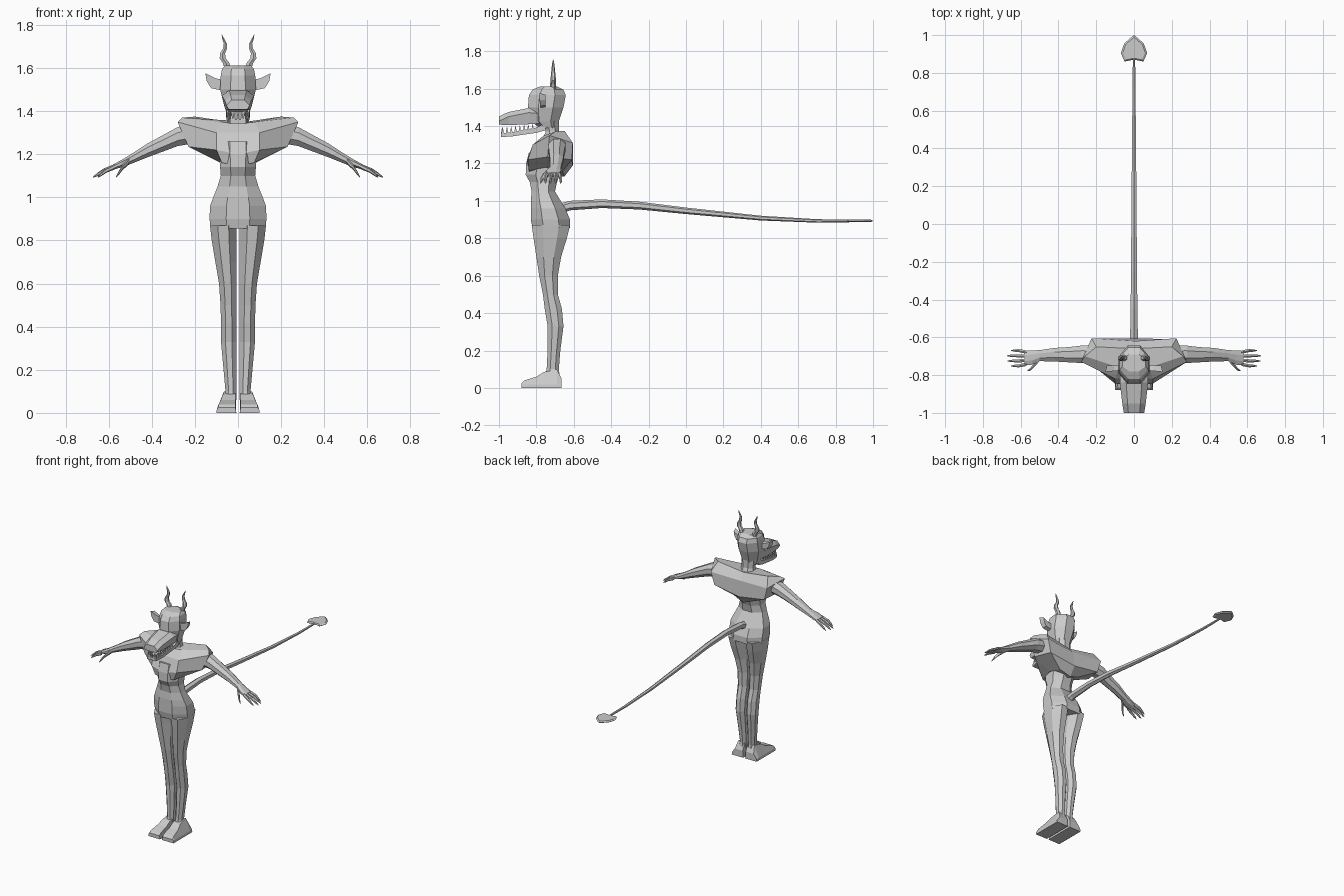
import bpy, bmesh, math

mat = bpy.data.materials.new("plain grey")
mat.diffuse_color = (0.6, 0.6, 0.6, 1)


def loft(name, rings, mirror=False):
    """Skin a list of equal-length point rings and cap both ends."""
    bm = bmesh.new()
    vs = [[bm.verts.new(p) for p in r] for r in rings]
    n = len(rings[0])
    for a, b in zip(vs, vs[1:]):
        for i in range(n):
            j = (i + 1) % n
            bm.faces.new((a[i], a[j], b[j], b[i]))
    bm.faces.new(vs[0])
    bm.faces.new(vs[-1])
    bmesh.ops.recalc_face_normals(bm, faces=bm.faces)
    me = bpy.data.meshes.new(name)
    bm.to_mesh(me)
    bm.free()
    me.materials.append(mat)
    ob = bpy.data.objects.new(name, me)
    bpy.context.collection.objects.link(ob)
    if mirror:
        m = ob.modifiers.new("mirror", 'MIRROR')
        m.use_axis[0] = True
        m.use_mirror_merge = False
    return ob


def tube(name, stations, axis, n=8, mirror=False):
    """Stations are (x, y, z, half size a, half size b) across the given axis."""
    k = 1 / math.cos(math.pi / n)
    rings = []
    for x, y, z, a, b in stations:
        ring = []
        for i in range(n):
            t = 2 * math.pi * (i + 0.5) / n
            u, v = a * k * math.cos(t), b * k * math.sin(t)
            ring.append({'x': (x, y + u, z + v), 'y': (x + u, y, z + v),
                         'z': (x + u, y + v, z)}[axis])
        rings.append(ring)
    return loft(name, rings, mirror)


def column(name, rows, n=8, inner=None, mirror=False):
    """Rows are (z, outer x, front y, back y); inner x makes it off-centre."""
    st = []
    for z, o, f, b in rows:
        i = -o if inner is None else inner
        st.append(((o + i) / 2, (f + b) / 2, z, (o - i) / 2, (b - f) / 2))
    return tube(name, st, 'z', n, mirror)


# hips and waist
column("torso", [
    (0.855, 0.128, -0.82, -0.62), (0.90, 0.132, -0.83, -0.62),
    (0.96, 0.130, -0.83, -0.645), (1.00, 0.115, -0.83, -0.67),
    (1.05, 0.095, -0.825, -0.70), (1.10, 0.080, -0.835, -0.69),
    (1.14, 0.083, -0.857, -0.675), (1.20, 0.088, -0.855, -0.64),
    (1.26, 0.088, -0.84, -0.63)])

# broad flared shoulders
half_rings = [
    [(0, -.84, 1.15), (.075, -.84, 1.16), (.09, -.75, 1.18), (.08, -.66, 1.16), (0, -.65, 1.13)],
    [(0, -.855, 1.20), (.10, -.845, 1.22), (.23, -.74, 1.235), (.20, -.61, 1.22), (0, -.605, 1.19)],
    [(0, -.81, 1.30), (.10, -.82, 1.30), (.28, -.73, 1.35), (.225, -.605, 1.31), (0, -.62, 1.30)],
    [(0, -.77, 1.34), (.08, -.76, 1.35), (.26, -.70, 1.37), (.20, -.65, 1.375), (0, -.66, 1.345)]]
loft("shoulders", [h + [(-x, y, z) for x, y, z in h[-2:0:-1]] for h in half_rings])

# legs
column("leg", [
    (0.06, 0.065, -0.755, -0.675), (0.10, 0.058, -0.745, -0.68),
    (0.20, 0.067, -0.74, -0.672), (0.33, 0.079, -0.74, -0.655),
    (0.42, 0.079, -0.755, -0.663), (0.50, 0.081, -0.765, -0.685),
    (0.60, 0.088, -0.785, -0.685), (0.70, 0.105, -0.80, -0.668),
    (0.80, 0.122, -0.815, -0.637), (0.87, 0.130, -0.825, -0.62)],
    inner=0.008, mirror=True)

# feet, as wedge-shaped boxes with a narrower top
foot = []
for y, top, w in [(-0.88, 0.025, 0.09), (-0.865, 0.04, 0.09), (-0.80, 0.06, 0.08),
                  (-0.76, 0.085, 0.07), (-0.69, 0.10, 0.065), (-0.665, 0.05, 0.075)]:
    foot.append([(0.008, y, 0), (0.10, y, 0), (0.098, y, 0.018),
                 (w, y, top), (0.012, y, top)])
loft("foot", foot, True)

# neck and head
column("neck", [(1.30, 0.06, -0.78, -0.65), (1.37, 0.045, -0.75, -0.68),
                (1.46, 0.05, -0.77, -0.68)])
column("head", [
    (1.39, 0.052, -0.78, -0.69), (1.425, 0.064, -0.83, -0.68),
    (1.50, 0.083, -0.845, -0.655), (1.565, 0.080, -0.84, -0.643),
    (1.595, 0.074, -0.82, -0.655), (1.612, 0.062, -0.78, -0.69)])

# upper snout, tapering forward
snout = []
for y, w, lo, hi in [(-0.76, 0.07, 1.415, 1.49), (-0.84, 0.075, 1.41, 1.497),
                     (-0.95, 0.062, 1.405, 1.475), (-1.0, 0.054, 1.408, 1.452)]:
    mid = hi - 0.025
    snout.append([(-w * .8, y, lo), (w * .8, y, lo), (w, y, mid),
                  (w * .55, y, hi), (-w * .55, y, hi), (-w, y, mid)])
loft("snout", snout)

# lower jaw with a row of pointed teeth
tube("lower_jaw", [(0, -0.75, 1.398, 0.055, 0.02), (0, -0.80, 1.378, 0.054, 0.014),
                   (0, -0.93, 1.356, 0.047, 0.011), (0, -0.99, 1.351, 0.036, 0.01)], 'y', 4)


def tooth(x, y, z, mirror):
    tube("tooth", [(x, y, z, 0.007, 0.007), (x, y, z + 0.035, 0.0008, 0.0008)],
         'z', 4, mirror)


for i in range(8):
    t = i / 7
    tooth(0.030 + 0.014 * t, -0.98 + 0.16 * t, 1.358 + 0.018 * t, True)
for x in (-0.018, 0, 0.018):
    tooth(x, -0.983, 1.357, False)

# pointed ears
ear = [(0.07, 1.545), (0.105, 1.553), (0.152, 1.577), (0.145, 1.54),
       (0.125, 1.507), (0.07, 1.495)]
loft("ear", [[(x, -0.775 - (x - .07) * .1, z) for x, z in ear],
             [(0.11 + (x - 0.11) * .8, -0.75, 1.53 + (z - 1.53) * .8) for x, z in ear]], True)

# S-curved horns
tube("horn", [(0.045, -0.71, 1.59, 0.014, 0.014), (0.056, -0.71, 1.625, 0.015, 0.014),
              (0.071, -0.71, 1.645, 0.014, 0.013), (0.072, -0.71, 1.668, 0.012, 0.011),
              (0.060, -0.71, 1.692, 0.009, 0.009), (0.059, -0.71, 1.715, 0.007, 0.007),
              (0.068, -0.71, 1.735, 0.005, 0.005), (0.075, -0.71, 1.755, 0.001, 0.001)],
     'z', 6, True)

# arms and palms
tube("arm", [(0.20, -0.69, 1.30, 0.045, 0.048), (0.28, -0.69, 1.282, 0.046, 0.044),
             (0.35, -0.692, 1.25, 0.040, 0.038), (0.42, -0.692, 1.218, 0.036, 0.032),
             (0.50, -0.697, 1.176, 0.029, 0.022), (0.54, -0.707, 1.157, 0.038, 0.017),
             (0.58, -0.71, 1.140, 0.038, 0.012)], 'x', 8, True)

# fingers and thumb
for k, (y, tip) in enumerate([(-0.678, 0.65), (-0.70, 0.672), (-0.722, 0.67), (-0.743, 0.65)]):
    d = tip - 0.57
    y2 = y + (y + 0.71) * 0.25
    tube("finger", [(0.57, y, 1.143, 0.009, 0.011), (0.57 + d * .5, y2, 1.125, 0.008, 0.009),
                    (0.57 + d * .8, y2, 1.107, 0.006, 0.007), (tip, y2, 1.094, 0.002, 0.002)],
         'x', 6, True)
tube("thumb", [(0.505, -0.72, 1.168, 0.012, 0.013), (0.535, -0.755, 1.14, 0.010, 0.011),
               (0.55, -0.77, 1.118, 0.007, 0.009), (0.565, -0.778, 1.095, 0.002, 0.003)],
     'x', 6, True)

# long tail with a spade tip
tube("tail", [(0, -0.70, 0.95, 0.026, 0.026), (0, -0.62, 0.975, 0.021, 0.022),
              (0, -0.45, 0.985, 0.018, 0.020), (0, -0.25, 0.975, 0.016, 0.018),
              (0, 0.0, 0.947, 0.014, 0.015), (0, 0.4, 0.908, 0.011, 0.011),
              (0, 0.70, 0.893, 0.008, 0.008), (0, 0.89, 0.893, 0.006, 0.006)], 'y', 6)
spade = [(0, 0.87), (0.05, 0.86), (0.07, 0.905), (0.052, 0.955), (0.025, 0.98), (0, 1.0)]
outline = spade + [(-x, y) for x, y in spade[-2:0:-1]]
loft("tail_tip", [[(x * s, 0.92 + (y - 0.92) * s, z) for x, y in outline]
                  for z, s in ((0.886, 0.85), (0.893, 1.0), (0.90, 0.85))])
